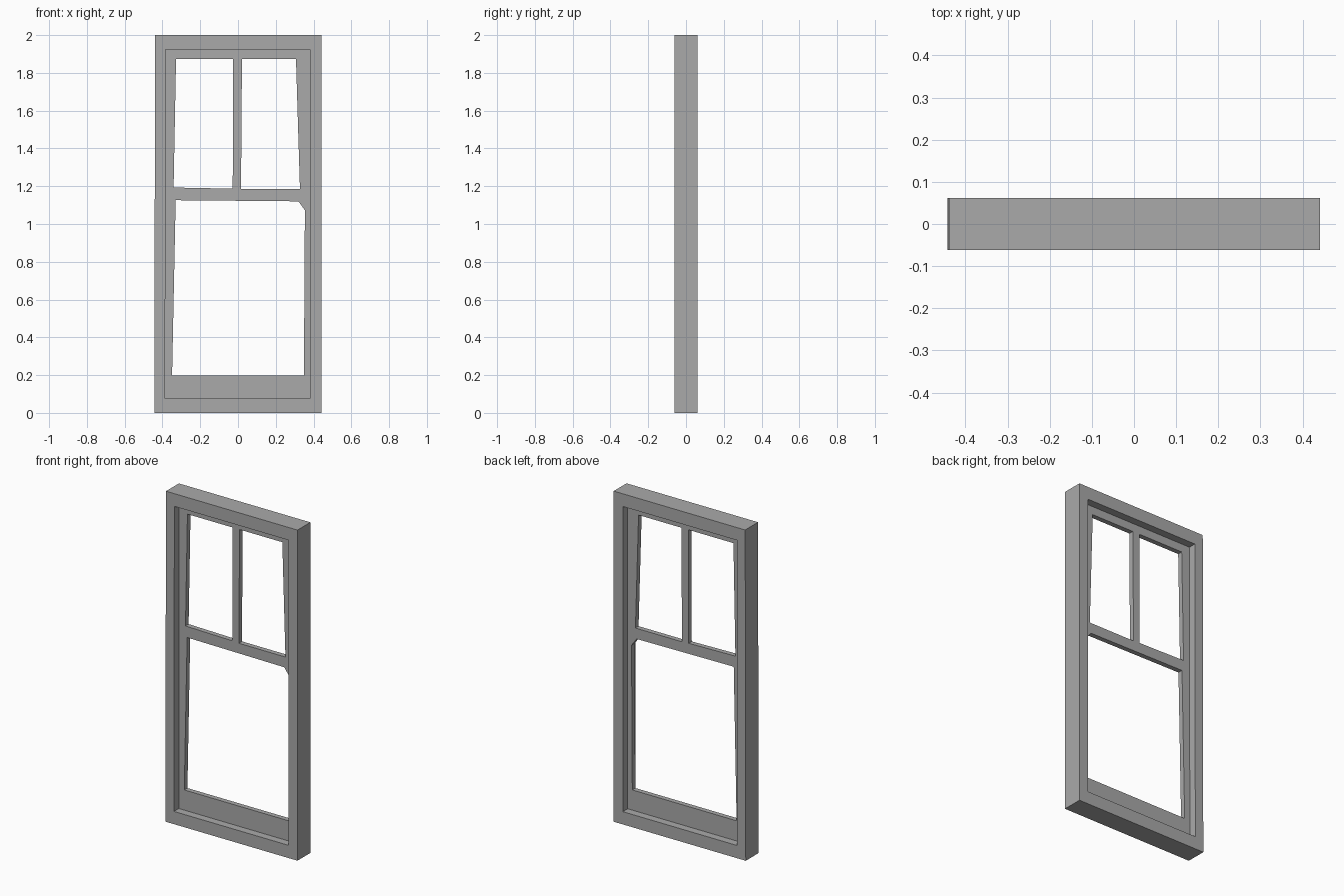
import bpy
from math import radians

cube = bpy.data.objects.get("Cube")
if cube:
    bpy.data.objects.remove(cube, do_unlink=True)

grey = bpy.data.materials.new("window grey")
grey.use_nodes = True
colour = (0.4, 0.4, 0.4, 1)
grey.diffuse_color = colour
grey.node_tree.nodes["Principled BSDF"].inputs["Base Color"].default_value = colour


def panel(name, outlines, depth):
    """Upright slab: the first outline is the edge, the others are holes."""
    curve = bpy.data.curves.new(name + " profile", "CURVE")
    curve.dimensions = "2D"
    curve.fill_mode = "BOTH"
    curve.extrude = depth / 2
    for outline in outlines:
        spline = curve.splines.new("POLY")
        spline.points.add(len(outline) - 1)
        for point, (x, z) in zip(spline.points, outline):
            point.co = (x, z, 0, 1)
        spline.use_cyclic_u = True
    helper = bpy.data.objects.new(name + " helper", curve)
    bpy.context.collection.objects.link(helper)
    bpy.context.view_layer.update()
    evaluated = helper.evaluated_get(bpy.context.evaluated_depsgraph_get())
    mesh = bpy.data.meshes.new_from_object(evaluated)
    bpy.data.objects.remove(helper, do_unlink=True)
    mesh.name = name
    mesh.materials.clear()
    mesh.materials.append(grey)
    mesh.shade_flat()
    obj = bpy.data.objects.new(name, mesh)
    obj.rotation_euler.x = radians(90)
    bpy.context.collection.objects.link(obj)
    return obj


# Shared opening between the casing and the sash
opening = [(-0.386, 0.077), (0.38, 0.077), (0.38, 1.923), (-0.383, 1.923)]

# Deep outer casing
casing = [(-0.443, 0), (0.441, 0), (0.441, 2), (-0.439, 2)]
panel("outer_frame", [casing, opening], 0.123)

# Thin recessed sash with two small upper lights and one large lower light
upper_left = [(-0.341, 1.193), (-0.028, 1.187), (-0.026, 1.873), (-0.328, 1.873)]
upper_right = [(0.016, 1.184), (0.328, 1.184), (0.307, 1.873), (0.021, 1.873)]
lower = [(-0.349, 0.199), (0.349, 0.199), (0.354, 1.073), (0.32, 1.12), (-0.33, 1.126)]
panel("sash", [opening, upper_left, upper_right, lower], 0.03)
